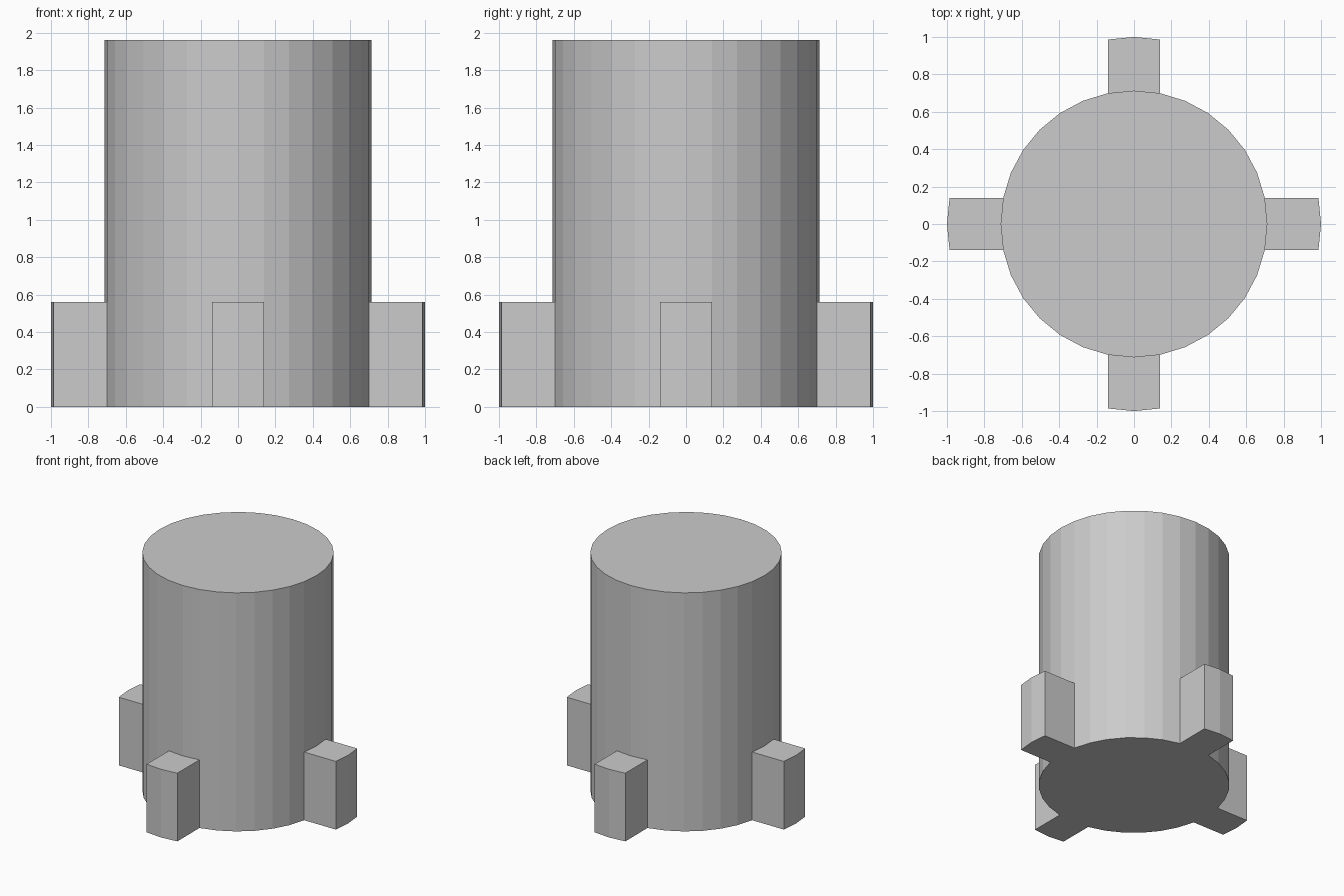
import bpy, bmesh, math
from mathutils import Matrix

if "Cube" in bpy.data.objects:
    bpy.data.objects.remove(bpy.data.objects["Cube"])

SIDES = 32
R, HEIGHT = 0.713, 1.96
LUG_R, LUG_HEIGHT = 1.0, 0.56
STEP = 2 * math.pi / SIDES
HALF_W = R * math.sin(STEP)          # lug spans two facets of the body
LUG_EDGE = LUG_R - HALF_W * math.tan(STEP / 2)


def prism(name, outline, height, angle=0.0):
    """Extrude a flat outline upward from the ground."""
    bm = bmesh.new()
    face = bm.faces.new([bm.verts.new((x, y, 0)) for x, y in outline])
    top = bmesh.ops.extrude_face_region(bm, geom=[face], use_keep_orig=True)["geom"]
    verts = [v for v in top if isinstance(v, bmesh.types.BMVert)]
    bmesh.ops.translate(bm, verts=verts, vec=(0, 0, height))
    bmesh.ops.rotate(bm, verts=bm.verts, matrix=Matrix.Rotation(angle, 3, 'Z'))
    bmesh.ops.recalc_face_normals(bm, faces=bm.faces)
    mesh = bpy.data.meshes.new(name)
    bm.to_mesh(mesh)
    bm.free()
    obj = bpy.data.objects.new(name, mesh)
    bpy.context.collection.objects.link(obj)
    return obj


# Main cylinder
prism("body", [(R * math.cos(i * STEP), R * math.sin(i * STEP))
               for i in range(SIDES)], HEIGHT)

# Four lugs: inner side follows the body, outer side follows a larger ring
inner = R * math.cos(STEP)
lug = [(inner, -HALF_W), (LUG_EDGE, -HALF_W), (LUG_R, 0),
       (LUG_EDGE, HALF_W), (inner, HALF_W), (R, 0)]
for i, side in enumerate(("right", "back", "left", "front")):
    prism(side + "_lug", lug, LUG_HEIGHT, i * math.pi / 2)
